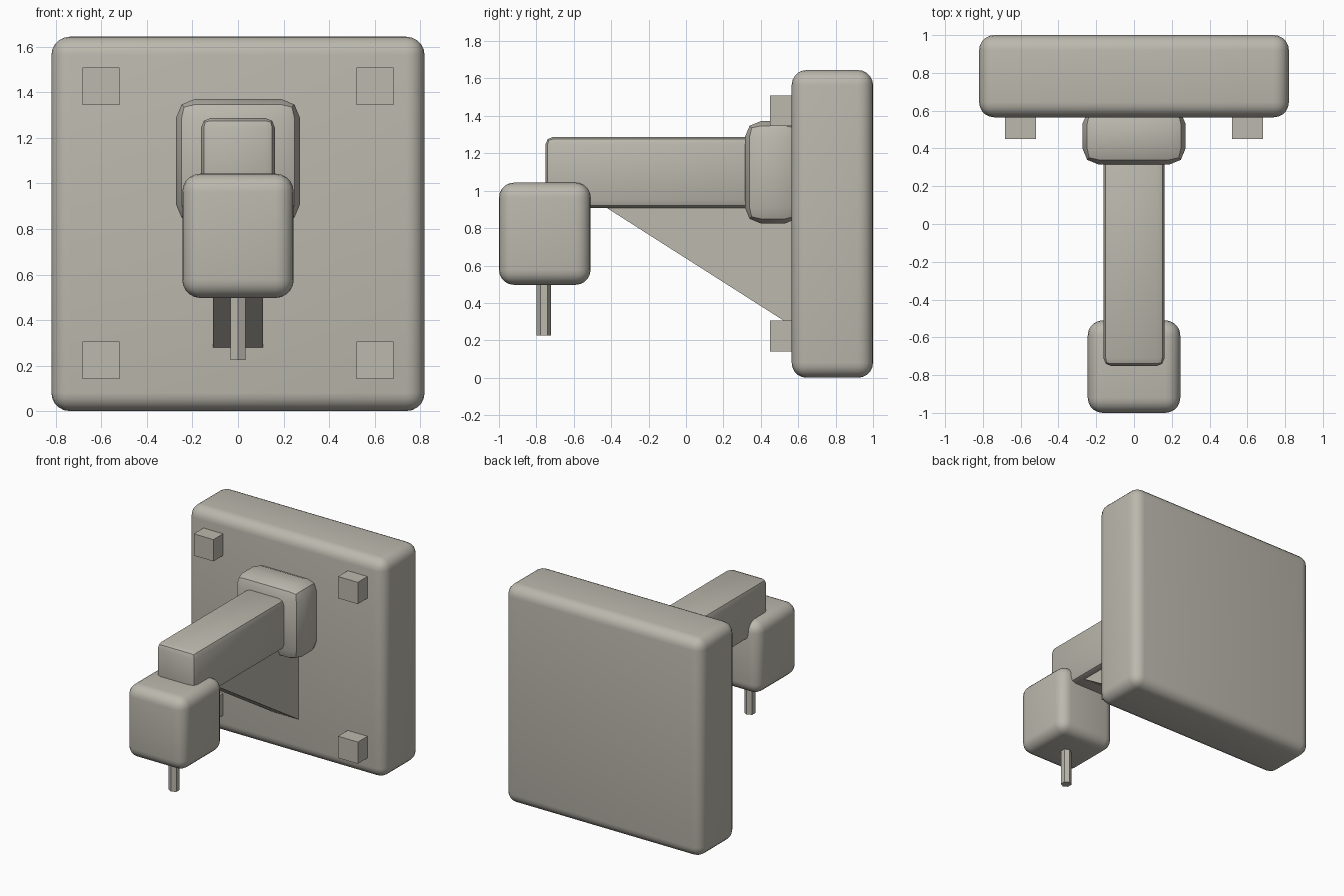
import bpy
import bmesh
import math

cube = bpy.data.objects.get("Cube")
if cube:
    bpy.data.objects.remove(cube, do_unlink=True)

# Single warm grey finish
grey = bpy.data.materials.new("warm_grey")
grey.use_nodes = True
colour = (0.50, 0.48, 0.42, 1)
grey.diffuse_color = colour
bsdf = next(n for n in grey.node_tree.nodes if n.type == "BSDF_PRINCIPLED")
bsdf.inputs["Base Color"].default_value = colour
bsdf.inputs["Roughness"].default_value = 0.7


def finish(name, bm, smooth=False):
    bmesh.ops.recalc_face_normals(bm, faces=bm.faces[:])
    mesh = bpy.data.meshes.new(name)
    bm.to_mesh(mesh)
    bm.free()
    mesh.materials.append(grey)
    obj = bpy.data.objects.new(name, mesh)
    bpy.context.collection.objects.link(obj)
    if smooth:
        bpy.ops.object.select_all(action="DESELECT")
        obj.select_set(True)
        bpy.context.view_layer.objects.active = obj
        bpy.ops.object.shade_smooth_by_angle(angle=math.radians(30))
    return obj


def box(name, x, y, z, bevel=0, segments=1):
    """Box spanning three (low, high) ranges, with optional rounded edges."""
    bm = bmesh.new()
    bmesh.ops.create_cube(bm, size=1)
    for v in bm.verts:
        v.co = [(lo + hi) / 2 + c * (hi - lo) for c, (lo, hi) in zip(v.co, (x, y, z))]
    if bevel:
        bmesh.ops.bevel(bm, geom=bm.edges[:], offset=bevel, segments=segments,
                        profile=0.5, affect="EDGES", clamp_overlap=True)
    return finish(name, bm, smooth=bevel > 0)


# Wall plate, collar, arm and head
box("wall_plate", (-0.82, 0.82), (0.565, 1.0), (0, 1.645), 0.08, 5)
box("collar", (-0.273, 0.273), (0.315, 0.615), (0.825, 1.372), 0.085, 2)
box("arm", (-0.162, 0.162), (-0.752, 0.45), (0.908, 1.288), 0.042, 2)
box("head", (-0.245, 0.245), (-1.0, -0.51), (0.497, 1.043), 0.08, 5)

# Corner pads on the plate
for side, sx in (("right", -1), ("left", 1)):
    for level, z in (("lower", 0.223), ("upper", 1.427)):
        cx = sx * 0.602
        box(f"{level}_{side}_pad", (cx - 0.082, cx + 0.082), (0.45, 0.6),
            (z - 0.082, z + 0.082))

# Triangular brace under the arm
bm = bmesh.new()
profile = [(-0.43, 0.912), (0.575, 0.272), (0.575, 0.912)]
face = bm.faces.new([bm.verts.new((-0.11, y, z)) for y, z in profile])
extruded = bmesh.ops.extrude_face_region(bm, geom=[face])["geom"]
bmesh.ops.translate(bm, vec=(0.22, 0, 0),
                    verts=[g for g in extruded if isinstance(g, bmesh.types.BMVert)])
finish("brace", bm)

# Hexagonal pin below the head
bm = bmesh.new()
bmesh.ops.create_cone(bm, cap_ends=True, segments=6, radius1=0.038, radius2=0.038, depth=0.375)
for v in bm.verts:
    v.co.x, v.co.y = -v.co.y, v.co.x
xs = max(v.co.x for v in bm.verts)
ys = max(v.co.y for v in bm.verts)
if xs > ys:
    for v in bm.verts:
        v.co.x, v.co.y = -v.co.y, v.co.x
bmesh.ops.translate(bm, vec=(0, -0.76, 0.4125), verts=bm.verts[:])
finish("pin", bm)
